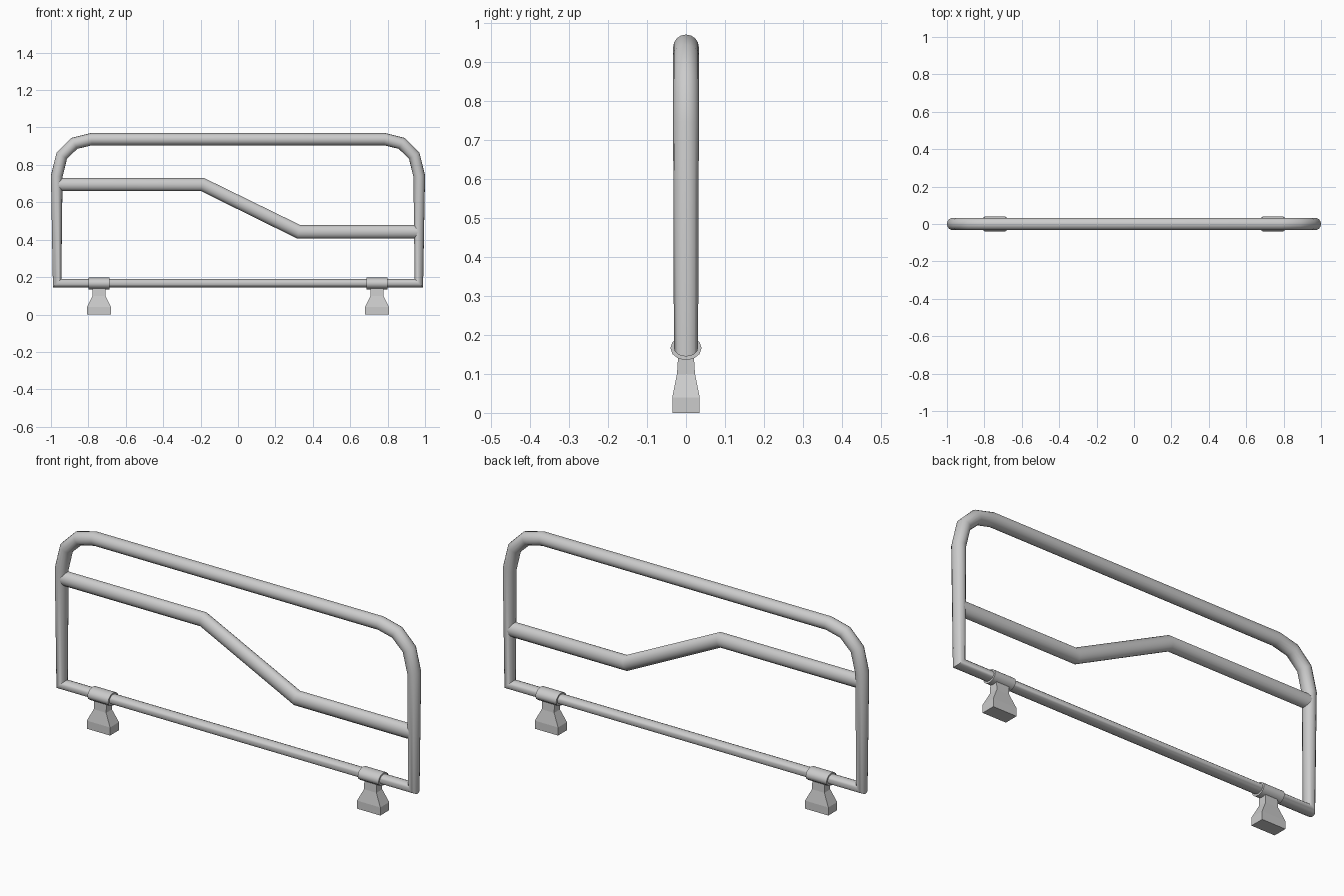
import bpy, bmesh, math
from mathutils import Vector

if "Cube" in bpy.data.objects:
    bpy.data.objects.remove(bpy.data.objects["Cube"])


def finish(name, bm, smooth=True):
    bmesh.ops.recalc_face_normals(bm, faces=bm.faces)
    mesh = bpy.data.meshes.new(name)
    bm.to_mesh(mesh)
    bm.free()
    ob = bpy.data.objects.new(name, mesh)
    bpy.context.collection.objects.link(ob)
    if smooth:
        bpy.ops.object.select_all(action='DESELECT')
        ob.select_set(True)
        bpy.context.view_layer.objects.active = ob
        bpy.ops.object.shade_smooth_by_angle(angle=math.radians(40))
    return ob


def tube(name, path, sides=16, closed=False):
    """Mitred tube in the XZ plane; path items are (x, z, in-plane radius, y radius)."""
    bm = bmesh.new()
    n = len(path)
    pts = [Vector(p[:2]) for p in path]
    rings = []
    for i, (x, z, r, ry) in enumerate(path):
        before = pts[i] - pts[i - 1] if closed or i > 0 else pts[1] - pts[0]
        after = pts[(i + 1) % n] - pts[i] if closed or i < n - 1 else before
        a, b = before.normalized(), after.normalized()
        t = (a + b).normalized()
        normal = Vector((-t.y, t.x)) / t.dot(a)
        ring = []
        for k in range(sides):
            ang = 2 * math.pi * k / sides
            o = normal * r * math.cos(ang)
            ring.append(bm.verts.new((x + o.x, ry * math.sin(ang), z + o.y)))
        rings.append(ring)
    for i in range(n if closed else n - 1):
        p, q = rings[i], rings[(i + 1) % n]
        for k in range(sides):
            m = (k + 1) % sides
            bm.faces.new((p[k], p[m], q[m], q[k]))
    if not closed:
        bm.faces.new(rings[0])
        bm.faces.new(rings[-1])
    return finish(name, bm)


def foot(name, cx):
    bm = bmesh.new()
    # stacked rectangles: z, half width, half depth
    levels = [(0, .064, .035), (.04, .064, .035), (.10, .034, .023), (.15, .034, .02)]
    rings = [[bm.verts.new((cx + sx * w, sy * d, z))
              for sx, sy in ((-1, -1), (1, -1), (1, 1), (-1, 1))]
             for z, w, d in levels]
    for p, q in zip(rings, rings[1:]):
        for k in range(4):
            m = (k + 1) % 4
            bm.faces.new((p[k], p[m], q[m], q[k]))
    bm.faces.new(rings[0])
    bm.faces.new(rings[-1])
    return finish(name, bm, smooth=False)


# outer frame loop: left half, mirrored to the right
left = [(-.967, .167, .0225, .031), (-.969, .74, .031, .033), (-.942, .85, .031, .033),
        (-.875, .915, .032, .033), (-.785, .937, .0325, .033)]
right = [(-x, z, r, ry) for x, z, r, ry in reversed(left)]
tube("outer_frame", left + right, closed=True)

# stepped middle rail
tube("middle_rail", [(-.965, .695, .035, .031), (-.19, .695, .035, .031),
                     (.325, .442, .036, .031), (.965, .442, .036, .031)])

# mounting clamps and feet
for side, s in (("left", -1), ("right", 1)):
    cx = s * .743
    tube(side + "_clamp", [(cx - .057, .166, .031, .04), (cx + .057, .166, .031, .04)], sides=12)
    foot(side + "_foot", cx)
